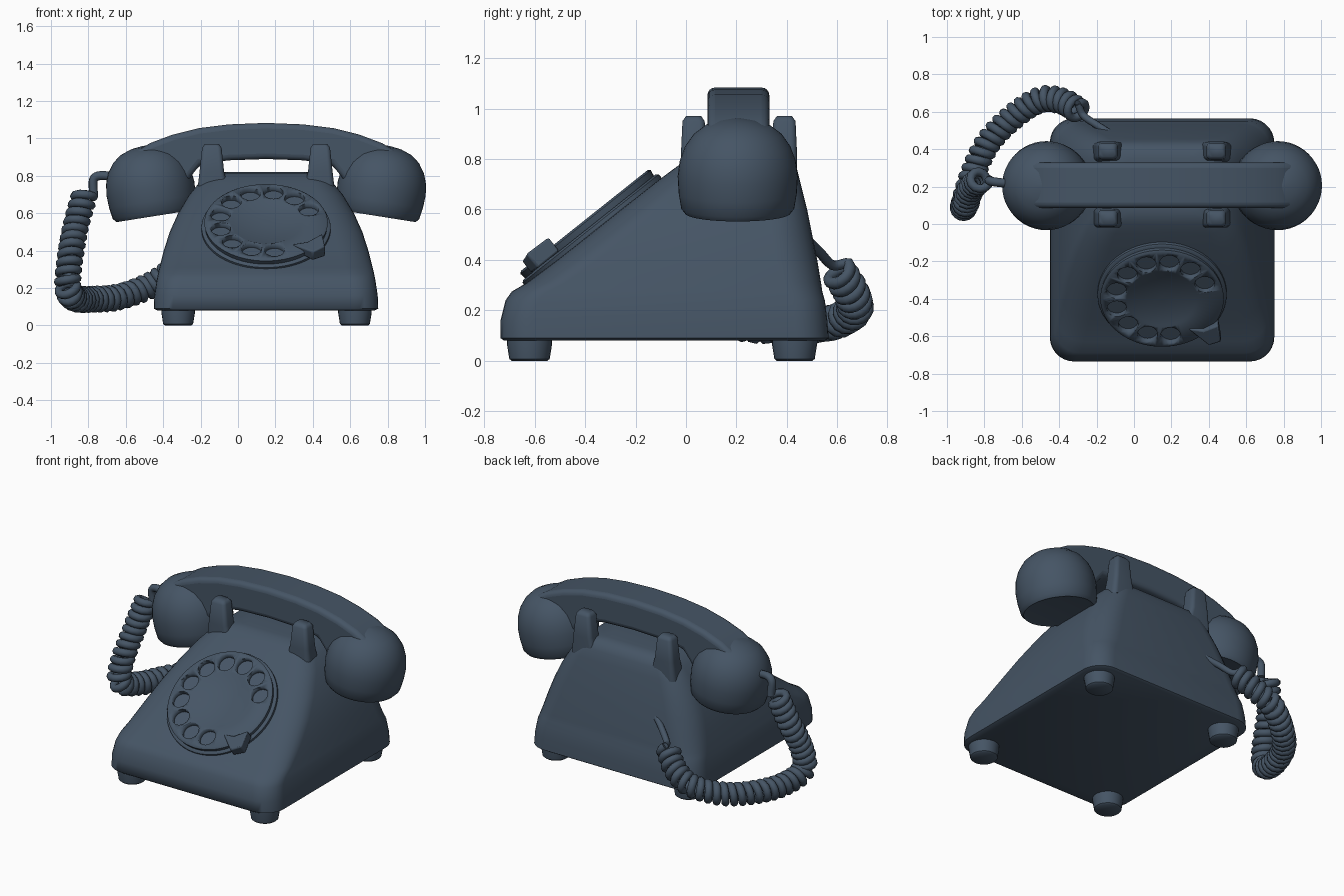
import bpy, bmesh, math
from mathutils import Vector, Matrix

if "Cube" in bpy.data.objects:
    bpy.data.objects.remove(bpy.data.objects["Cube"])

slate = bpy.data.materials.new("slate_blue")
slate.use_nodes = True
slate.diffuse_color = (0.06, 0.09, 0.13, 1)
slate.node_tree.nodes["Principled BSDF"].inputs["Base Color"].default_value = slate.diffuse_color
CX = 0.15                      # middle of the telephone body


def finish(name, bm, angle=40, bevel=0, segments=3):
    """Turn a bmesh into a shaded object, with an optional rounded edge."""
    bmesh.ops.recalc_face_normals(bm, faces=bm.faces)
    mesh = bpy.data.meshes.new(name)
    bm.to_mesh(mesh)
    bm.free()
    ob = bpy.data.objects.new(name, mesh)
    bpy.context.collection.objects.link(ob)
    mesh.materials.append(slate)
    if bevel:
        mod = ob.modifiers.new("round", 'BEVEL')
        mod.width, mod.segments = bevel, segments
        mod.limit_method, mod.angle_limit = 'ANGLE', math.radians(30)
    bpy.ops.object.select_all(action='DESELECT')
    ob.select_set(True)
    bpy.context.view_layer.objects.active = ob
    bpy.ops.object.shade_smooth_by_angle(angle=math.radians(angle))
    return ob


def loft(rings):
    """Skin closed rings of equal length and cap both ends."""
    bm = bmesh.new()
    rows = [[bm.verts.new(p) for p in r] for r in rings]
    n = len(rows[0])
    for a, b in zip(rows, rows[1:]):
        for i in range(n):
            bm.faces.new((a[i], a[(i + 1) % n], b[(i + 1) % n], b[i]))
    bm.faces.new(rows[0])
    bm.faces.new(rows[-1])
    return bm


def rounded_rect(x, y, hx, hy, r, z, steps=7):
    pts = []
    for k, (sx, sy) in enumerate([(1, 1), (-1, 1), (-1, -1), (1, -1)]):
        for i in range(steps + 1):
            a = math.pi / 2 * (k + i / steps)
            pts.append((x + sx * (hx - r) + r * math.cos(a), y + sy * (hy - r) + r * math.sin(a), z))
    return pts


def lathe(profile, n=40):
    return loft([[(r * math.cos(math.tau * i / n), r * math.sin(math.tau * i / n), z)
                  for i in range(n)] for r, z in profile])


def prism(outline, place):
    """Closed 2D outline between two levels; place(u, v, level) gives 3D."""
    return loft([[place(u, v, k) for u, v in outline] for k in (0, 1)])


def spline(points, samples):
    """Smooth curve through the points."""
    p = [Vector(q) for q in points]
    p = [2 * p[0] - p[1]] + p + [2 * p[-1] - p[-2]]
    out = []
    for j in range(1, len(p) - 2):
        a, b, c, d = p[j - 1:j + 3]
        for i in range(samples):
            t = i / samples
            out.append(0.5 * (2 * b + (c - a) * t + (2 * a - 5 * b + 4 * c - d) * t * t
                              + (3 * b - a - 3 * c + d) * t ** 3))
    return out + [p[-2]]


def tube(name, path, radius):
    curve = bpy.data.curves.new(name, 'CURVE')
    curve.dimensions = '3D'
    curve.bevel_depth, curve.bevel_resolution, curve.use_fill_caps = radius, 2, True
    line = curve.splines.new('POLY')
    line.points.add(len(path) - 1)
    for pt, co in zip(line.points, path):
        pt.co = (*co, 1)
    line.use_smooth = True
    curve.materials.append(slate)
    ob = bpy.data.objects.new(name, curve)
    bpy.context.collection.objects.link(ob)


# Body: rounded rectangles as (height, front, back, half width, corner radius)
levels = [(0.08, -0.72, 0.55, 0.58, 0.12), (0.09, -0.735, 0.565, 0.6, 0.13),
          (0.16, -0.735, 0.56, 0.597, 0.13), (0.24, -0.715, 0.55, 0.585, 0.13),
          (0.275, -0.69, 0.54, 0.578, 0.14), (0.31, -0.63, 0.535, 0.57, 0.15),
          (0.4, -0.51, 0.52, 0.547, 0.16), (0.5, -0.383, 0.5, 0.515, 0.16),
          (0.6, -0.257, 0.48, 0.47, 0.15), (0.7, -0.13, 0.455, 0.41, 0.13),
          (0.76, -0.05, 0.44, 0.36, 0.11), (0.795, 0.0, 0.42, 0.32, 0.1),
          (0.815, 0.04, 0.39, 0.27, 0.09), (0.82, 0.08, 0.35, 0.22, 0.08)]
body = loft([rounded_rect(CX, (f + b) / 2, w, (b - f) / 2, r, z) for z, f, b, w, r in levels])
finish("body", body, 60)

# Feet
for side, x in (("right", -0.32), ("left", 0.625)):
    for end, y in (("front", -0.62), ("back", 0.43)):
        foot = lathe([(0.07, 0), (0.08, 0.008), (0.09, 0.07), (0.09, 0.11)], 24)
        foot.transform(Matrix.Translation((x, y, 0)))
        finish(f"{end}_{side}_foot", foot)

# Cradle prongs
for side, s in (("right", -1), ("left", 1)):
    for end, y, e in (("front", 0.03, -1), ("back", 0.39, 1)):
        x = CX + s * 0.29
        prong = loft([rounded_rect(x - s * 0.01, y - e * 0.01, 0.09, 0.06, 0.03, 0.7),
                      rounded_rect(x, y, 0.066, 0.05, 0.025, 0.82),
                      rounded_rect(x, y, 0.052, 0.044, 0.022, 0.95),
                      rounded_rect(x, y, 0.038, 0.03, 0.018, 0.97)])
        finish(f"{end}_{side}_prong", prong, 60)

# Handset grip, mirrored from one half outline
top = [(0, 1.083), (0.2, 1.075), (0.36, 1.055), (0.5, 1.02), (0.62, 0.975), (0.72, 0.915), (0.77, 0.85)]
under = [(0.74, 0.78), (0.45, 0.72), (0.4, 0.8), (0.35, 0.862), (0.2, 0.883), (0, 0.89)]
half = top + under
outline = half + [(-u, v) for u, v in reversed(half[1:-1])]
grip = prism(outline, lambda u, v, k: (CX + u, 0.085 + 0.245 * k, v))
finish("handset_grip", grip, 50, bevel=0.03, segments=4)

# Ear and mouth cups: domes leaning inwards at the rim
for name, s in (("mouth_cup", 1), ("ear_cup", -1)):
    cup = lathe([(0.19, 0.004), (0.208, 0.0), (0.224, 0.02), (0.234, 0.08), (0.238, 0.15), (0.23, 0.21),
                 (0.21, 0.265), (0.175, 0.315), (0.13, 0.35), (0.07, 0.372), (0.01, 0.38)], 48)
    cup.transform(Matrix.Translation((CX + s * 0.595, 0.205, 0.585))
                  @ Matrix.Rotation(s * math.radians(9), 4, 'Y'))
    finish(name, cup, 50)

# Dial on the sloping front
slope = Matrix.Translation((CX, -0.37, 0.515)) @ Matrix.Rotation(math.radians(38.5), 4, 'X')
base = lathe([(0.345, -0.03), (0.345, 0.012), (0.335, 0.02), (0.02, 0.02)], 64)
base.transform(slope)
finish("dial_base", base)

plate = lathe([(0.325, 0.015), (0.33, 0.045), (0.32, 0.053), (0.19, 0.053), (0.18, 0.047), (0.01, 0.047)], 64)
plate.transform(slope)
finger_plate = finish("finger_plate", plate)
holes = bmesh.new()
for i in range(10):
    a = math.radians(24 + 28.5 * i)
    spot = slope @ Matrix.Translation((0.25 * math.cos(a), 0.25 * math.sin(a), 0.05))
    bmesh.ops.create_cone(holes, cap_ends=True, segments=20, radius1=0.053, radius2=0.053,
                          depth=0.056, matrix=spot)
cutter = finish("finger_holes", holes)
cutter.hide_render = True
cut = finger_plate.modifiers.new("holes", 'BOOLEAN')
cut.operation, cut.object, cut.solver = 'DIFFERENCE', cutter, 'EXACT'
bpy.context.view_layer.objects.active = finger_plate
bpy.ops.object.modifier_move_to_index(modifier="holes", index=0)
bpy.ops.object.modifier_apply(modifier="holes")
bpy.data.objects.remove(cutter)

# Finger stop
stop = prism([(0.14, -0.2), (0.22, -0.2), (0.3, -0.15), (0.315, -0.26), (0.25, -0.295)],
             lambda u, v, k: slope @ Vector((u, v, 0.02 + k * (0.03 + 0.2 * (u - 0.1)))))
finish("finger_stop", stop, 40, bevel=0.008, segments=2)

# Coiled cord: a helix around a smooth path, with plain leads at both ends
path = spline([(-0.82, 0.24, 0.7), (-0.87, 0.19, 0.52), (-0.9, 0.11, 0.34), (-0.91, 0.1, 0.2),
               (-0.87, 0.24, 0.145), (-0.79, 0.42, 0.14), (-0.65, 0.57, 0.15),
               (-0.5, 0.665, 0.2), (-0.38, 0.655, 0.27), (-0.29, 0.6, 0.36)], 48)
coil, turn = [], 0
normal = Vector((1, 0, 0))
for p, q in zip(path, path[1:]):
    along = (q - p).normalized()
    normal = (normal - along * normal.dot(along)).normalized()
    coil.append(p + 0.05 * (normal * math.cos(turn) + along.cross(normal) * math.sin(turn)))
    turn += math.tau * (q - p).length / 0.048
tube("coiled_cord", coil, 0.024)
tube("handset_lead", spline([(-0.6, 0.22, 0.77), (-0.7, 0.22, 0.8), (-0.77, 0.23, 0.785), coil[0]], 8), 0.024)
tube("body_lead", spline([coil[-1], (-0.27, 0.58, 0.38), (-0.2, 0.53, 0.43), (-0.12, 0.48, 0.48)], 8), 0.02)
